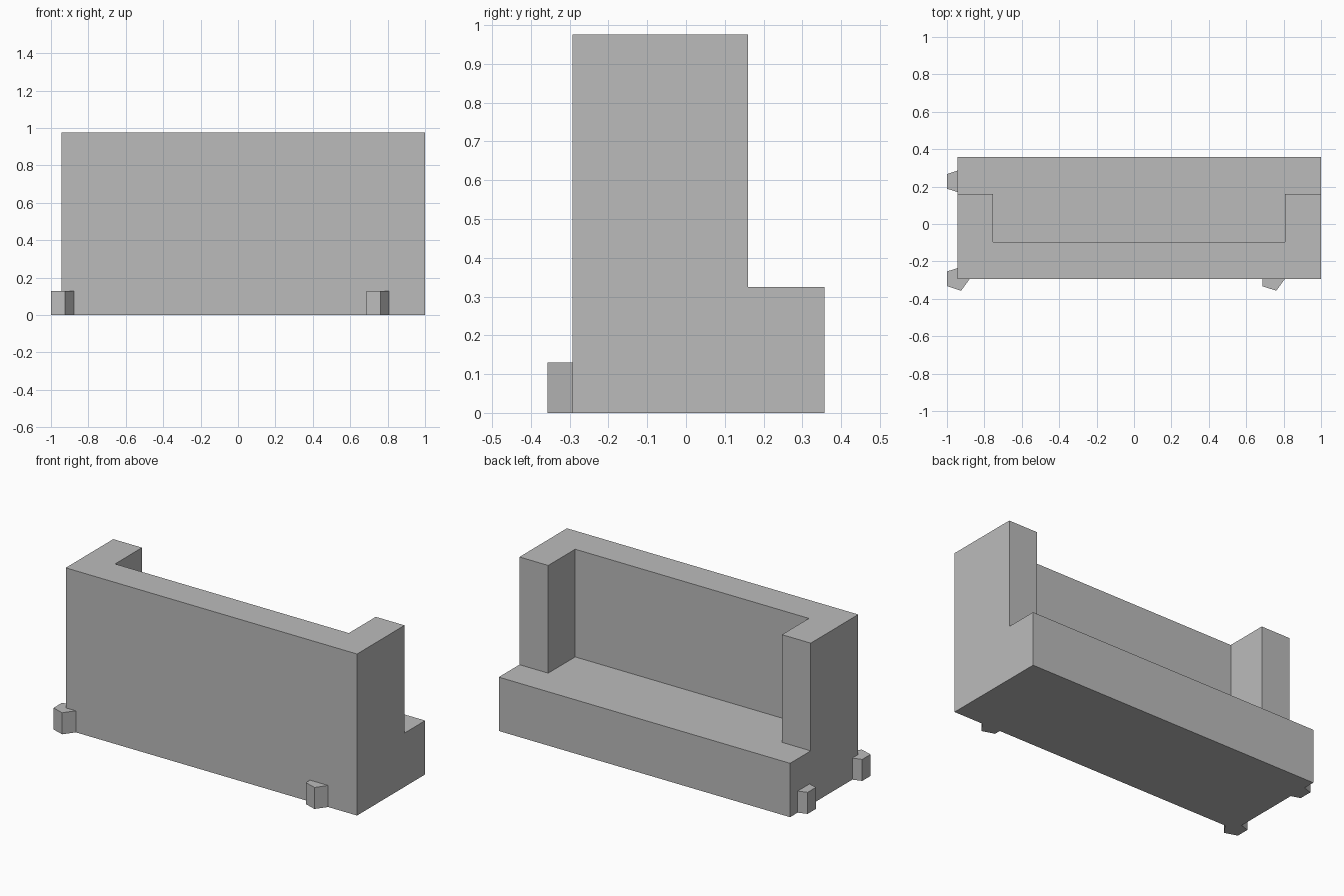
import bpy
import bmesh
from math import cos, sin, tau

cube = bpy.data.objects.get("Cube")
if cube:
    bpy.data.objects.remove(cube, do_unlink=True)

grey = bpy.data.materials.new("plain grey")
grey.use_nodes = True
grey.diffuse_color = (0.5, 0.5, 0.5, 1)
grey.node_tree.nodes["Principled BSDF"].inputs["Base Color"].default_value = grey.diffuse_color


def prism(name, outline, bottom, top):
    """Extrude a flat outline upward from bottom to top."""
    bm = bmesh.new()
    face = bm.faces.new([bm.verts.new((x, y, bottom)) for x, y in outline])
    grown = bmesh.ops.extrude_face_region(bm, geom=[face], use_keep_orig=True)
    for v in grown["geom"]:
        if isinstance(v, bmesh.types.BMVert):
            v.co.z = top
    bmesh.ops.recalc_face_normals(bm, faces=bm.faces)
    mesh = bpy.data.meshes.new(name)
    bm.to_mesh(mesh)
    bm.free()
    mesh.materials.append(grey)
    obj = bpy.data.objects.new(name, mesh)
    bpy.context.collection.objects.link(obj)
    return obj


left, right = 1.0, -0.945
front, back = -0.293, 0.357
arm_end, rest_inner = 0.16, -0.097
arm_width = 0.192
seat_height, full_height = 0.325, 0.975

# Seat block
prism("seat_base", [(right, front), (left, front), (left, back), (right, back)], 0, seat_height)

# Backrest and both arms as one U-shaped wall
prism("backrest_and_arms", [
    (right, front), (left, front), (left, arm_end), (left - arm_width, arm_end),
    (left - arm_width, rest_inner), (right + arm_width, rest_inner),
    (right + arm_width, arm_end), (right, arm_end)], seat_height, full_height)

# Five-sided feet
radius = 0.067
for side, x in (("right", right), ("left", 0.74)):
    for end, y in (("front", front), ("back", 0.228)):
        ring = [(x + radius * cos(tau * i / 5), y + radius * sin(tau * i / 5)) for i in range(5)]
        prism(f"{end}_{side}_foot", ring, 0, 0.13)
